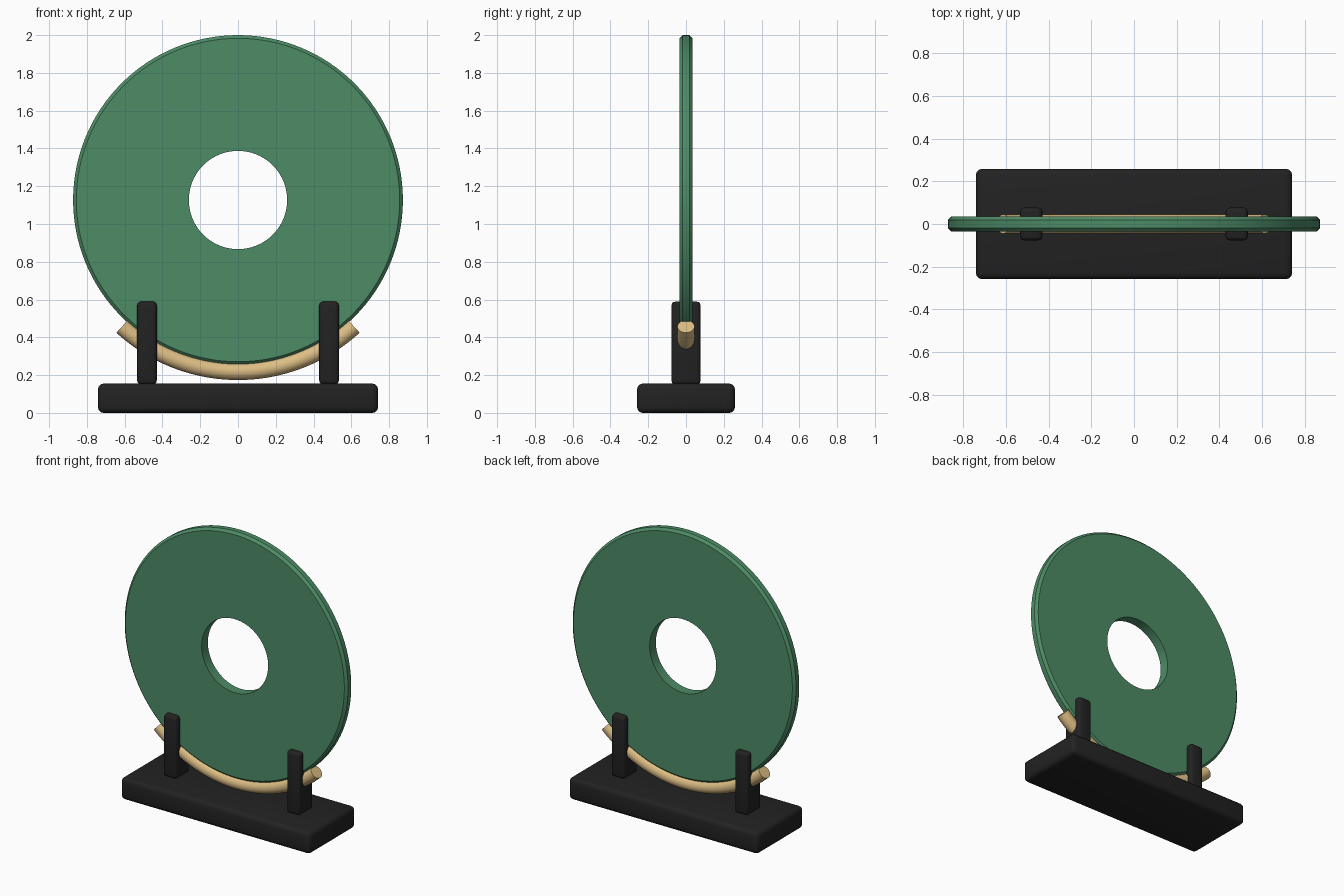
import bpy, bmesh, math

if "Cube" in bpy.data.objects:
    bpy.data.objects.remove(bpy.data.objects["Cube"])

CZ, R, HOLE, HT, CH = 1.127, 0.873, 0.26, 0.035, 0.017


def material(name, rgb):
    m = bpy.data.materials.new(name)
    m.diffuse_color = (*rgb, 1)
    m.use_nodes = True
    m.node_tree.nodes["Principled BSDF"].inputs["Base Color"].default_value = m.diffuse_color
    return m


jade = material("jade green", (0.075, 0.26, 0.133))
black = material("black lacquer", (0.016, 0.016, 0.016))
gold = material("pale gold", (0.72, 0.51, 0.23))


def finish(name, bm, mat, angle=30):
    bmesh.ops.recalc_face_normals(bm, faces=bm.faces)
    me = bpy.data.meshes.new(name)
    bm.to_mesh(me)
    bm.free()
    me.materials.append(mat)
    ob = bpy.data.objects.new(name, me)
    bpy.context.collection.objects.link(ob)
    bpy.ops.object.select_all(action='DESELECT')
    ob.select_set(True)
    bpy.context.view_layer.objects.active = ob
    bpy.ops.object.shade_smooth_by_angle(angle=math.radians(angle))
    return ob


def sweep(name, profile, start, end, steps, mat):
    """Sweep a closed (radius, y) profile about the disc axis; angle 0 is down."""
    bm = bmesh.new()
    full = end - start >= math.tau - 1e-6
    rings = []
    for i in range(steps if full else steps + 1):
        a = start + (end - start) * i / steps
        rings.append([bm.verts.new((r * math.sin(a), y, CZ - r * math.cos(a)))
                      for r, y in profile])
    n = len(profile)
    pairs = list(zip(rings, rings[1:])) + ([(rings[-1], rings[0])] if full else [])
    for p, q in pairs:
        for j in range(n):
            k = (j + 1) % n
            bm.faces.new((p[j], p[k], q[k], q[j]))
    if not full:
        bm.faces.new(rings[0])
        bm.faces.new(rings[-1])
    return finish(name, bm, mat)


def block(name, size, center, bevel, mat):
    bm = bmesh.new()
    bmesh.ops.create_cube(bm, size=1)
    bmesh.ops.scale(bm, vec=size, verts=bm.verts)
    bmesh.ops.translate(bm, vec=center, verts=bm.verts)
    bmesh.ops.bevel(bm, geom=bm.edges[:], offset=bevel, segments=3,
                    profile=0.5, affect='EDGES')
    return finish(name, bm, mat, 40)


# Jade disc with chamfered rim and plain round hole
sweep("disc", [(HOLE, -HT), (R - CH, -HT), (R, -HT + CH), (R, HT - CH),
               (R - CH, HT), (HOLE, HT)], 0, math.tau, 128, jade)

# Curved round rail hugging the lower rim
rail = [(0.908 + 0.045 * math.cos(math.tau * i / 24), 0.045 * math.sin(math.tau * i / 24))
        for i in range(24)]
sweep("cradle_rail", rail, math.radians(-42.5), math.radians(42.5), 48, gold)

# Stand
block("base", (1.484, 0.518, 0.155), (0, 0, 0.0775), 0.03, black)
for side, s in (("left", -1), ("right", 1)):
    block(side + "_post", (0.104, 0.154, 0.438), (s * 0.482, 0, 0.37), 0.02, black)
